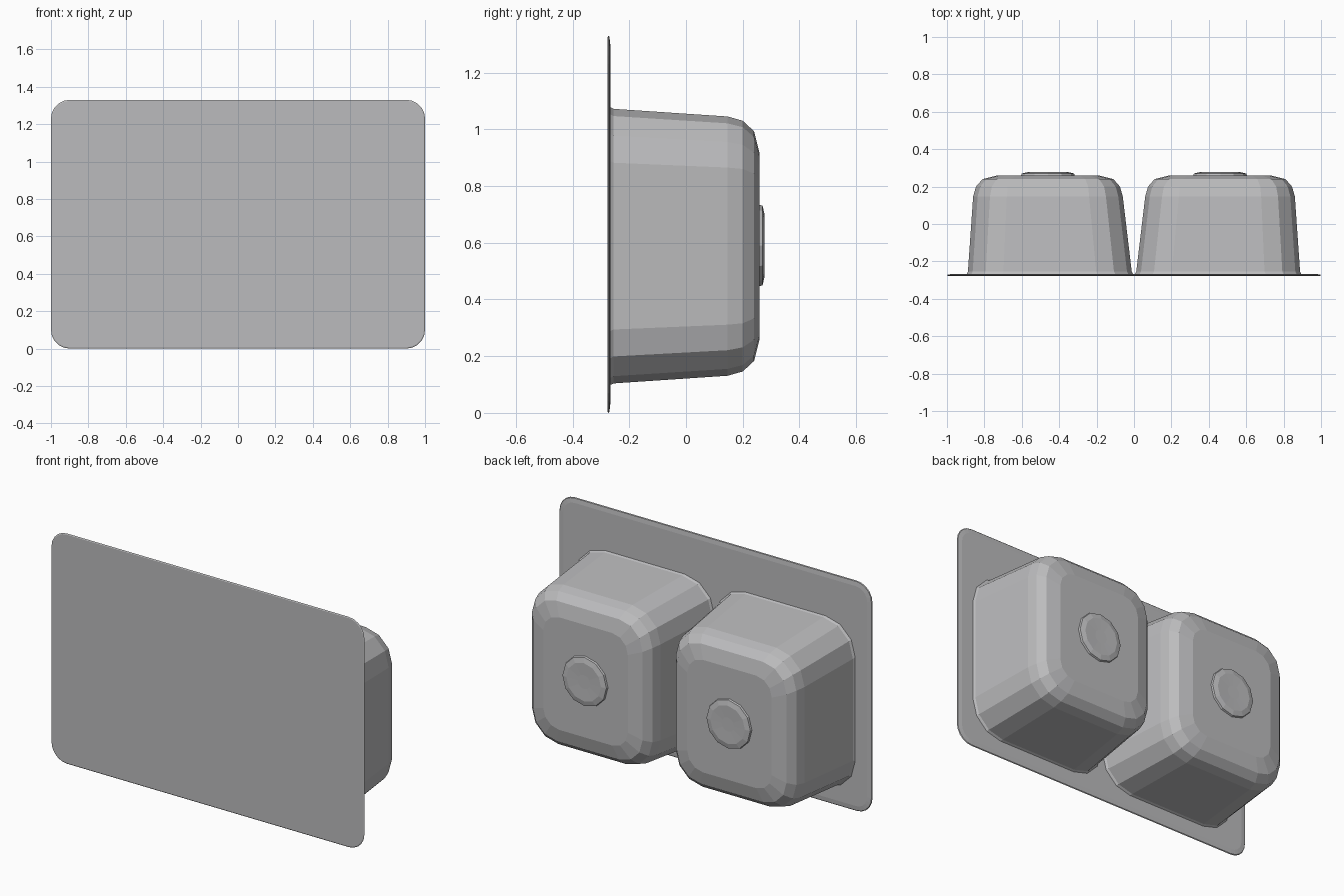
import bpy
import bmesh
import math

cube = bpy.data.objects.get("Cube")
if cube:
    bpy.data.objects.remove(cube)

steel = bpy.data.materials.new("brushed_grey_steel")
steel.use_nodes = True
GREY = (0.5, 0.5, 0.51, 1)
steel.diffuse_color = GREY
steel.node_tree.nodes["Principled BSDF"].inputs["Base Color"].default_value = GREY


def rounded_ring(cx, cz, half_x, half_z, radius, y, steps):
    """Points of a rounded rectangle lying in the plane y."""
    points = []
    for corner, (sx, sz) in enumerate([(1, 1), (-1, 1), (-1, -1), (1, -1)]):
        for i in range(steps + 1):
            a = math.pi / 2 * (corner + i / steps)
            points.append((cx + sx * (half_x - radius) + radius * math.cos(a), y,
                           cz + sz * (half_z - radius) + radius * math.sin(a)))
    return points


def loft(name, rings):
    """Join matching rings into a closed, flat-shaded solid."""
    bm = bmesh.new()
    loops = [[bm.verts.new(p) for p in ring] for ring in rings]
    count = len(loops[0])
    for a, b in zip(loops, loops[1:]):
        for i in range(count):
            j = (i + 1) % count
            bm.faces.new((a[i], a[j], b[j], b[i]))
    bm.faces.new(loops[0])
    bm.faces.new(loops[-1])
    bmesh.ops.recalc_face_normals(bm, faces=bm.faces)
    mesh = bpy.data.meshes.new(name)
    bm.to_mesh(mesh)
    bm.free()
    mesh.materials.append(steel)
    obj = bpy.data.objects.new(name, mesh)
    bpy.context.collection.objects.link(obj)
    return obj


MID_Z = 0.665

# Thin mounting plate with a softened rim
plate_profile = [(0.006, -0.277), (0, -0.274), (0.004, -0.270), (0.03, -0.267)]
loft("mounting_plate", [
    rounded_ring(0, MID_Z, 1 - d, MID_Z - d, 0.1 - d, y, 5) for d, y in plate_profile])

# Bowl profile: half width, half height, corner radius, depth
bowl_profile = [
    (0.445, 0.490, 0.19, -0.268),
    (0.438, 0.484, 0.19, -0.255),
    (0.400, 0.457, 0.18, 0.147),
    (0.385, 0.442, 0.17, 0.200),
    (0.350, 0.405, 0.15, 0.240),
    (0.270, 0.325, 0.10, 0.260),
]

for side, sign in (("left", 1), ("right", -1)):
    # Tapered bowl
    loft(side + "_bowl", [
        rounded_ring(sign * (0.45 + 0.01 * (y > 0)), 0.588, hx, hz, r, y, 3)
        for hx, hz, r, y in bowl_profile])
    # Round drain fitting with a stepped edge
    loft(side + "_drain", [
        rounded_ring(sign * 0.46, 0.59, r, r, r * 0.99, y, 3)
        for r, y in [(0.145, 0.255), (0.14, 0.270), (0.11, 0.277), (0.04, 0.275)]])
